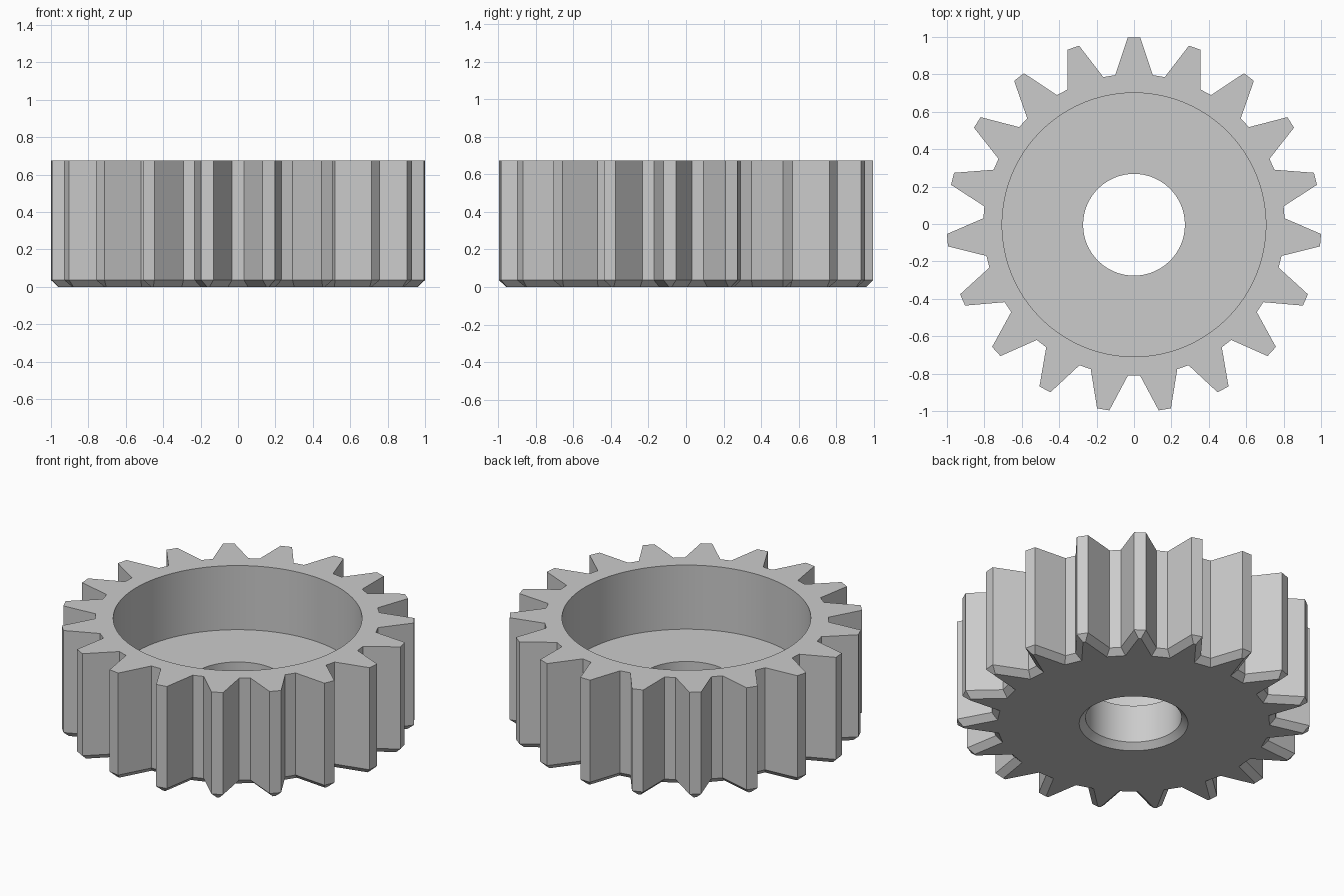
import bpy, bmesh, math
from mathutils import Vector

cube = bpy.data.objects.get("Cube")
if cube:
    bpy.data.objects.remove(cube, do_unlink=True)

TEETH, SEGMENTS = 19, 152
TIP_R, ROOT_R = 1.0012, 0.806
TIP_HALF, ROOT_HALF = math.radians(1.9), math.radians(7.2)
HEIGHT, FLOOR, CHAMFER = 0.674, 0.273, 0.036
BORE_R, POCKET_R = 0.272, 0.705
CENTRE_Y = -0.004


def polar(r, a):
    return Vector((r * math.cos(a), r * math.sin(a)))


def gear_outline():
    """Straight-sided teeth, counter-clockwise, first tooth towards the back."""
    points = []
    for i in range(TEETH):
        a = math.pi / 2 + i * math.tau / TEETH
        points += [polar(ROOT_R, a - ROOT_HALF), polar(TIP_R, a - TIP_HALF),
                   polar(TIP_R, a + TIP_HALF), polar(ROOT_R, a + ROOT_HALF)]
    return points


def inset(points, d):
    """Move every side of a counter-clockwise outline inwards by d."""
    result = []
    for i, p in enumerate(points):
        e1 = (p - points[i - 1]).normalized()
        e2 = (points[(i + 1) % len(points)] - p).normalized()
        n1, n2 = Vector((-e1.y, e1.x)), Vector((-e2.y, e2.x))
        result.append(p + (n1 + n2) * d / (1 + n1.dot(n2)))
    return result


def circle(r):
    return [polar(r, i * math.tau / SEGMENTS) for i in range(SEGMENTS)]


bm = bmesh.new()


def ring(points, z):
    return [bm.verts.new((p.x, p.y + CENTRE_Y, z)) for p in points]


def skin(rings):
    for a, b in zip(rings, rings[1:]):
        for i in range(len(a)):
            bm.faces.new((a[i - 1], a[i], b[i], b[i - 1]))


# Toothed outside with a chamfered lower edge
outline = gear_outline()
outer = [ring(inset(outline, CHAMFER), 0), ring(outline, CHAMFER), ring(outline, HEIGHT)]
skin(outer)

# Chamfered bore, pocket floor and pocket wall
profile = [(BORE_R + CHAMFER, 0), (BORE_R, CHAMFER), (BORE_R, FLOOR),
           (POCKET_R, FLOOR), (POCKET_R, HEIGHT)]
inner = [ring(circle(r), z) for r, z in profile]
skin(inner)

# Flat underside and top rim
for k in (0, -1):
    edges = [bm.edges.get((loop[i - 1], loop[i]))
             for loop in (outer[k], inner[k]) for i in range(len(loop))]
    bmesh.ops.triangle_fill(bm, use_beauty=True, use_dissolve=False, edges=edges)

bmesh.ops.recalc_face_normals(bm, faces=bm.faces)
mesh = bpy.data.meshes.new("gear_wheel")
bm.to_mesh(mesh)
bm.free()
gear = bpy.data.objects.new("gear_wheel", mesh)
bpy.context.collection.objects.link(gear)

# Plain grey finish
grey = bpy.data.materials.new("plain_grey")
grey.use_nodes = True
colour = (0.6, 0.6, 0.6, 1)
grey.diffuse_color = colour
grey.node_tree.nodes["Principled BSDF"].inputs["Base Color"].default_value = colour
mesh.materials.append(grey)

# Smooth round walls, crisp edges
bpy.ops.object.select_all(action="DESELECT")
gear.select_set(True)
bpy.context.view_layer.objects.active = gear
bpy.ops.object.shade_smooth_by_angle(angle=math.radians(30))
